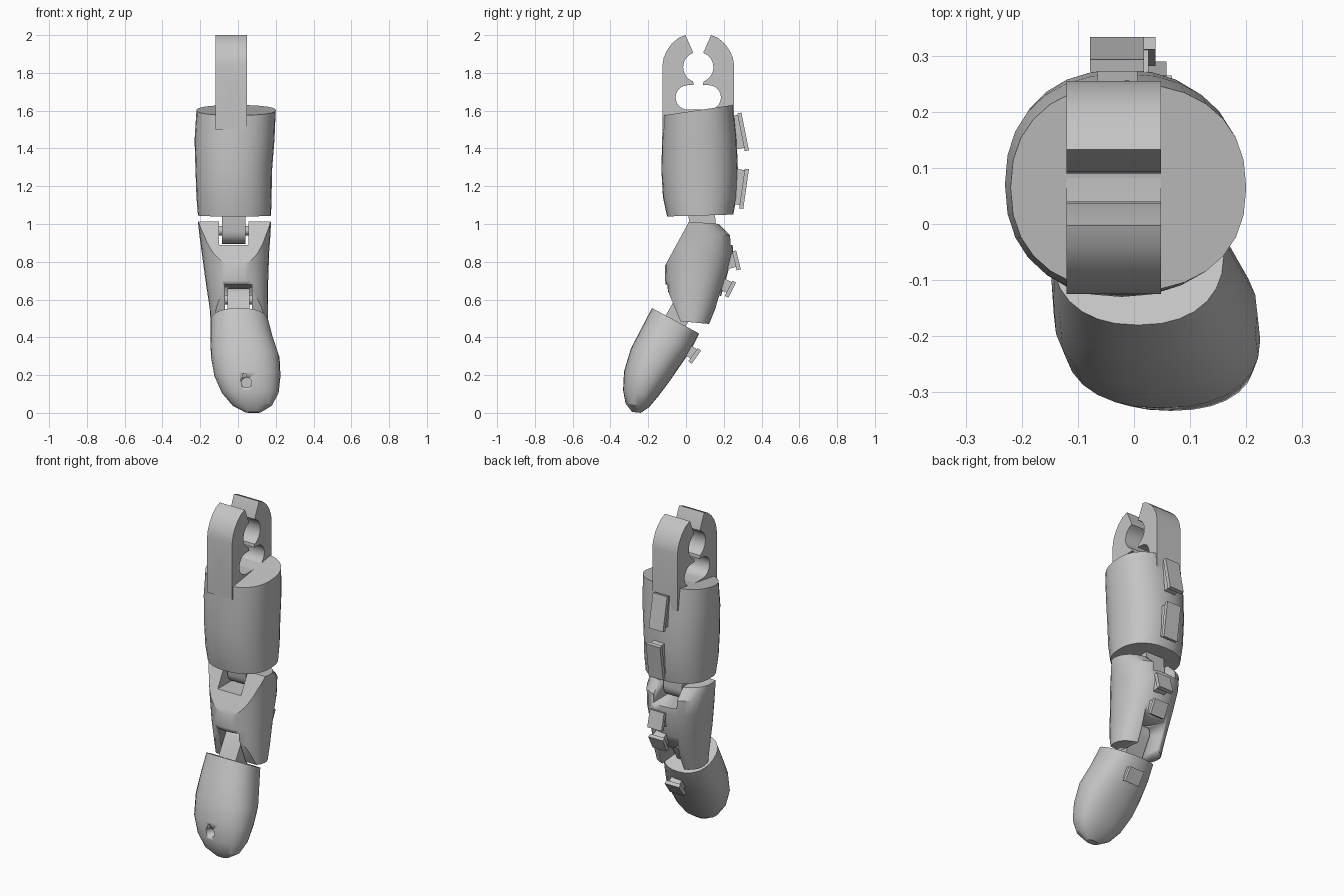
import bpy, bmesh, math
from mathutils import Vector

old = bpy.data.objects.get("Cube")
if old:
    bpy.data.objects.remove(old, do_unlink=True)

grey = bpy.data.materials.new("plain_grey")
grey.use_nodes = True
GREY = (0.55, 0.55, 0.55, 1)
grey.diffuse_color = GREY
grey.node_tree.nodes["Principled BSDF"].inputs["Base Color"].default_value = GREY


def finish(name, bm, angle=30):
    bmesh.ops.recalc_face_normals(bm, faces=bm.faces)
    mesh = bpy.data.meshes.new(name)
    bm.to_mesh(mesh)
    bm.free()
    mesh.materials.append(grey)
    ob = bpy.data.objects.new(name, mesh)
    bpy.context.collection.objects.link(ob)
    bpy.ops.object.select_all(action='DESELECT')
    ob.select_set(True)
    bpy.context.view_layer.objects.active = ob
    bpy.ops.object.shade_smooth_by_angle(angle=math.radians(angle))
    return ob


def prism(name, points, x0, x1):
    """Extrude a (y, z) outline along x."""
    bm = bmesh.new()
    face = bm.faces.new([bm.verts.new((x0, y, z)) for y, z in points])
    ext = bmesh.ops.extrude_face_region(bm, geom=[face])["geom"]
    bmesh.ops.translate(bm, vec=(x1 - x0, 0, 0),
                        verts=[v for v in ext if isinstance(v, bmesh.types.BMVert)])
    return finish(name, bm)


def loft(name, rings, cuts=(), sides=28):
    """Rings: front y, z, back y, z, lowest x, highest x. Cuts: point, outward normal."""
    bm = bmesh.new()
    loops = []
    for yf, zf, yb, zb, x0, x1 in rings:
        mid = Vector(((x0 + x1) / 2, (yf + yb) / 2, (zf + zb) / 2))
        half = Vector((0, (yb - yf) / 2, (zb - zf) / 2))
        loop = []
        for i in range(sides):
            t = math.tau * i / sides
            c, s = [math.copysign(abs(f) ** 0.88, f) for f in (math.cos(t), math.sin(t))]
            loop.append(bm.verts.new(mid + Vector(((x1 - x0) / 2 * c, 0, 0)) + half * s))
        loops.append(loop)
    for a, b in zip(loops, loops[1:]):
        for i in range(sides):
            j = (i + 1) % sides
            bm.faces.new((a[i], a[j], b[j], b[i]))
    bm.faces.new(loops[0])
    bm.faces.new(loops[-1])
    for co, no in cuts:
        geom = bm.verts[:] + bm.edges[:] + bm.faces[:]
        bmesh.ops.bisect_plane(bm, geom=geom, plane_co=co, plane_no=no, clear_outer=True)
        bmesh.ops.holes_fill(bm, edges=[e for e in bm.edges if e.is_boundary], sides=0)
    return finish(name, bm)


def arc(cy, cz, r, start, end, n=12):
    angles = [math.radians(start + (end - start) * i / n) for i in range(n + 1)]
    return [(cy + r * math.cos(a), cz + r * math.sin(a)) for a in angles]


def capsule(name, base, knuckle, r, x0, x1):
    """Hinge tongue with a rounded end."""
    d = math.degrees(math.atan2(knuckle[1] - base[1], knuckle[0] - base[0]))
    return prism(name, arc(*knuckle, r, d - 90, d + 90) + arc(*base, r, d + 90, d + 270), x0, x1)


def carve(target, cutter):
    cutter.hide_render = True
    cutter.hide_set(True)
    cutter.display_type = 'WIRE'
    mod = target.modifiers.new(cutter.name, 'BOOLEAN')
    mod.operation = 'DIFFERENCE'
    mod.solver = 'EXACT'
    mod.object = cutter


def round_cutter(name, loc, rx, rz, depth):
    """Oval cutter running along y."""
    bm = bmesh.new()
    bmesh.ops.create_cone(bm, cap_ends=True, segments=16, radius1=1, radius2=1, depth=depth)
    for v in bm.verts:
        v.co = Vector((v.co.x * rx, v.co.z, v.co.y * rz)) + Vector(loc)
    return finish(name, bm)


def bracket(name, x, a, b, depth=0.075):
    """Cord guide: a plate with outer edge a-b (upper to lower) on a narrower stem."""
    a, b = Vector(a), Vector(b)
    along = (b - a).normalized()
    inward = Vector((along.y, -along.x))
    thick = inward * 0.022
    prism(name + "_plate", [a, b, b + thick, a + thick], x - 0.048, x + 0.048)
    a2, b2 = a + thick * 0.9 + along * 0.008, b + thick * 0.9 - along * 0.018
    prism(name + "_stem", [a2, b2, b2 + inward * depth, a2 + inward * depth],
          x - 0.036, x + 0.036)


# Open snap clip on top
half = [(0.19, 1.5), (0.19, 1.84), (0.183, 1.88), (0.165, 1.92), (0.14, 1.955),
        (0.105, 1.985), (0.068, 2.0), (0.028, 1.91)]
half += arc(0, 1.83, 0.08, 70, -70)
half += [(0.025, 1.735)] + arc(0.055, 1.67, 0.065, 90, -90)
outline = [(0.065 + u, z) for u, z in half] + [(0.065 - u, z) for u, z in reversed(half)]
clip = prism("snap_clip", outline, -0.12, 0.048)
carve(clip, round_cutter("clip_hole_cutter", (-0.033, -0.1, 1.655), 0.015, 0.045, 0.2))

# Upper segment
loft("upper_segment", [
    (-0.10, 1.04, 0.25, 1.05, -0.212, 0.175),
    (-0.122, 1.14, 0.268, 1.14, -0.22, 0.178),
    (-0.13, 1.28, 0.275, 1.28, -0.225, 0.18),
    (-0.127, 1.44, 0.268, 1.45, -0.23, 0.193),
    (-0.12, 1.575, 0.25, 1.63, -0.22, 0.2)])

# Middle segment with bevelled front ends and clevis slots
middle = loft("middle_segment", [
    (-0.08, 0.49, 0.13, 0.47, -0.145, 0.16),
    (-0.10, 0.56, 0.165, 0.55, -0.15, 0.16),
    (-0.11, 0.70, 0.21, 0.70, -0.172, 0.16),
    (-0.11, 0.85, 0.25, 0.85, -0.192, 0.165),
    (-0.10, 0.95, 0.243, 0.94, -0.205, 0.172),
    (-0.09, 1.02, 0.18, 1.0, -0.212, 0.175)],
    cuts=[((0, 0.02, 1.02), (0, -0.22, 0.12)), ((0, -0.11, 0.68), (0, -0.17, -0.07))])
carve(middle, prism("upper_slot_cutter",
                    [(-0.3, 0.89), (0.4, 0.89), (0.4, 1.2), (-0.3, 1.2)], -0.1, 0.055))
carve(middle, prism("lower_slot_cutter",
                    [(-0.3, 0.68), (0.0, 0.68), (0.3, 0.58), (0.3, 0.3), (-0.3, 0.3)],
                    -0.07, 0.073))

# Fingertip segment
tip = loft("tip_segment", [
    (-0.18, 0.555, 0.07, 0.42, -0.145, 0.16),
    (-0.235, 0.45, 0.03, 0.34, -0.147, 0.185),
    (-0.292, 0.34, -0.03, 0.25, -0.143, 0.22),
    (-0.328, 0.22, -0.085, 0.17, -0.125, 0.225),
    (-0.333, 0.12, -0.145, 0.09, -0.085, 0.215),
    (-0.32, 0.05, -0.195, 0.03, -0.03, 0.18),
    (-0.285, 0.005, -0.24, 0.0, 0.04, 0.12)])
carve(tip, round_cutter("tip_hole_cutter", (0.045, -0.33, 0.16), 0.027, 0.027, 0.14))
carve(tip, round_cutter("tip_notch_cutter", (0.035, -0.33, 0.19), 0.01, 0.02, 0.08))

# Hinge tongues and pins
capsule("upper_tongue", (0.08, 1.09), (0.09, 0.965), 0.07, -0.085, 0.04)
capsule("lower_tongue", (-0.065, 0.47), (0.01, 0.6), 0.06, -0.055, 0.06)
prism("upper_pin", arc(0.09, 0.965, 0.025, 0, 337.5, 15), -0.12, 0.075)
prism("lower_pin", arc(0.01, 0.6, 0.025, 0, 337.5, 15), -0.09, 0.09)

# Cord guides down the back
bracket("upper_guide_top", -0.03, (0.293, 1.59), (0.333, 1.39))
bracket("upper_guide_bottom", -0.01, (0.333, 1.29), (0.303, 1.08))
bracket("middle_guide_top", 0.01, (0.265, 0.86), (0.29, 0.76))
bracket("middle_guide_bottom", 0.02, (0.265, 0.69), (0.225, 0.61))
bracket("tip_guide", 0.04, (0.08, 0.33), (0.03, 0.26))
